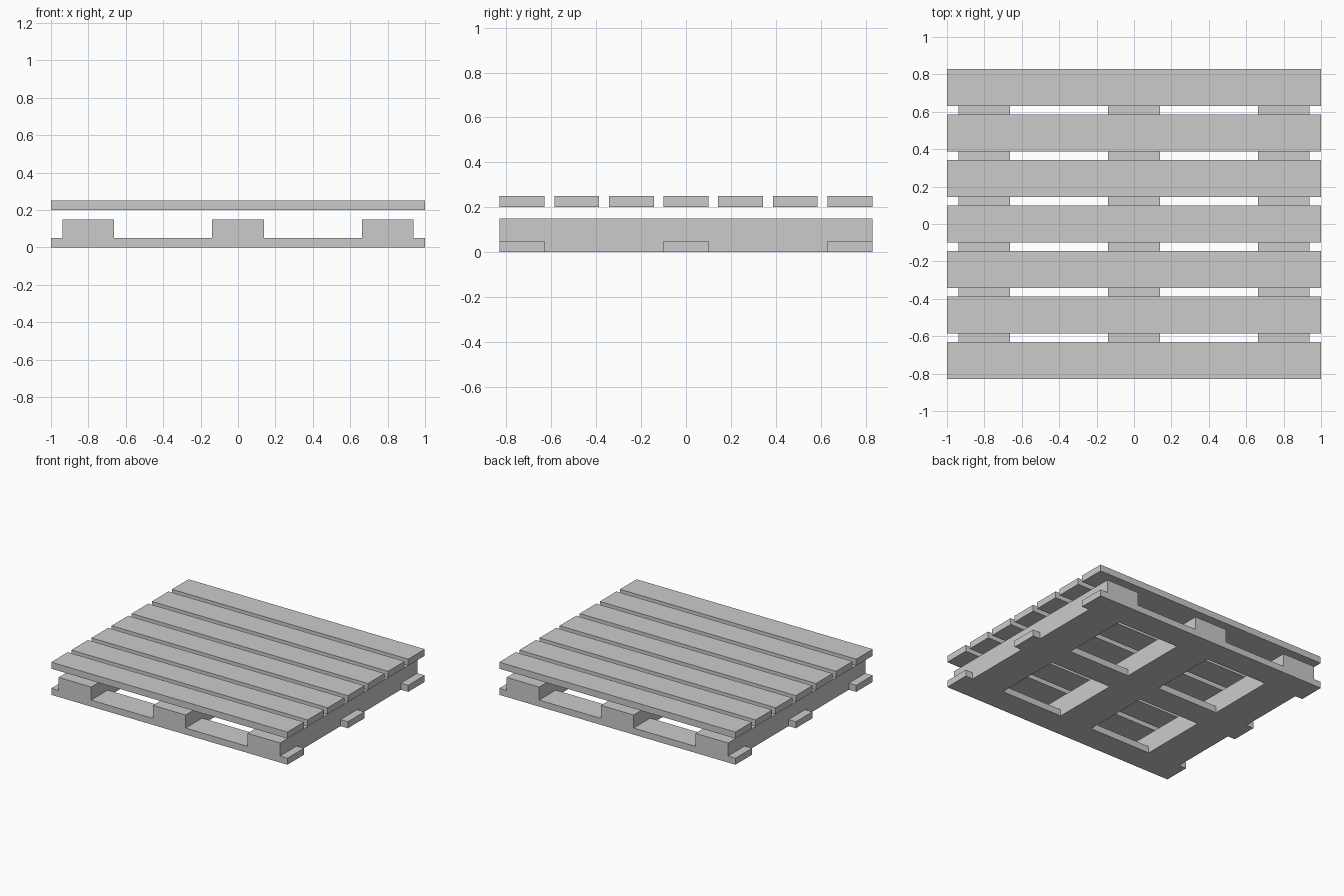
import bpy, bmesh
from mathutils import Matrix, Vector

if "Cube" in bpy.data.objects:
    bpy.data.objects.remove(bpy.data.objects["Cube"])

HALF_X, HALF_Y = 1.0, 0.83
BOARD_W, BOARD_T = 0.2, 0.05


def boxes(name, items):
    """One object made of boxes given as (centre, size)."""
    bm = bmesh.new()
    for centre, size in items:
        mat = Matrix.Translation(centre) @ Matrix.Diagonal((*size, 1.0))
        bmesh.ops.create_cube(bm, size=1.0, matrix=mat)
    mesh = bpy.data.meshes.new(name)
    bm.to_mesh(mesh)
    bm.free()
    obj = bpy.data.objects.new(name, mesh)
    bpy.context.collection.objects.link(obj)
    return obj


# Seven top deck slats, evenly spaced
slat_size = Vector((2 * HALF_X, BOARD_W, BOARD_T))
pitch = (2 * HALF_Y - BOARD_W) / 6
for i in range(7):
    y = (i - 3) * pitch
    boxes(f"top_slat_{i + 1}", [(Vector((0, y, 0.225)), slat_size)])

# Base frame: three lower boards crossing three stringers, fused flush
end_y = HALF_Y - BOARD_W / 2
base = boxes("base_frame", [(Vector((0, y, BOARD_T / 2)), slat_size)
                            for y in (-end_y, 0, end_y)])
stringers = boxes("stringers", [(Vector((x, 0, 0.075)), Vector((0.276, 2 * HALF_Y, 0.15)))
                                for x in (-0.8, 0, 0.8)])
union = base.modifiers.new("fuse_stringers", 'BOOLEAN')
union.operation = 'UNION'
union.solver = 'EXACT'
union.object = stringers

# Keep the fused result and drop the helper
depsgraph = bpy.context.evaluated_depsgraph_get()
fused = bpy.data.meshes.new_from_object(base.evaluated_get(depsgraph))
base.modifiers.clear()
base.data = fused
bpy.data.objects.remove(stringers)
